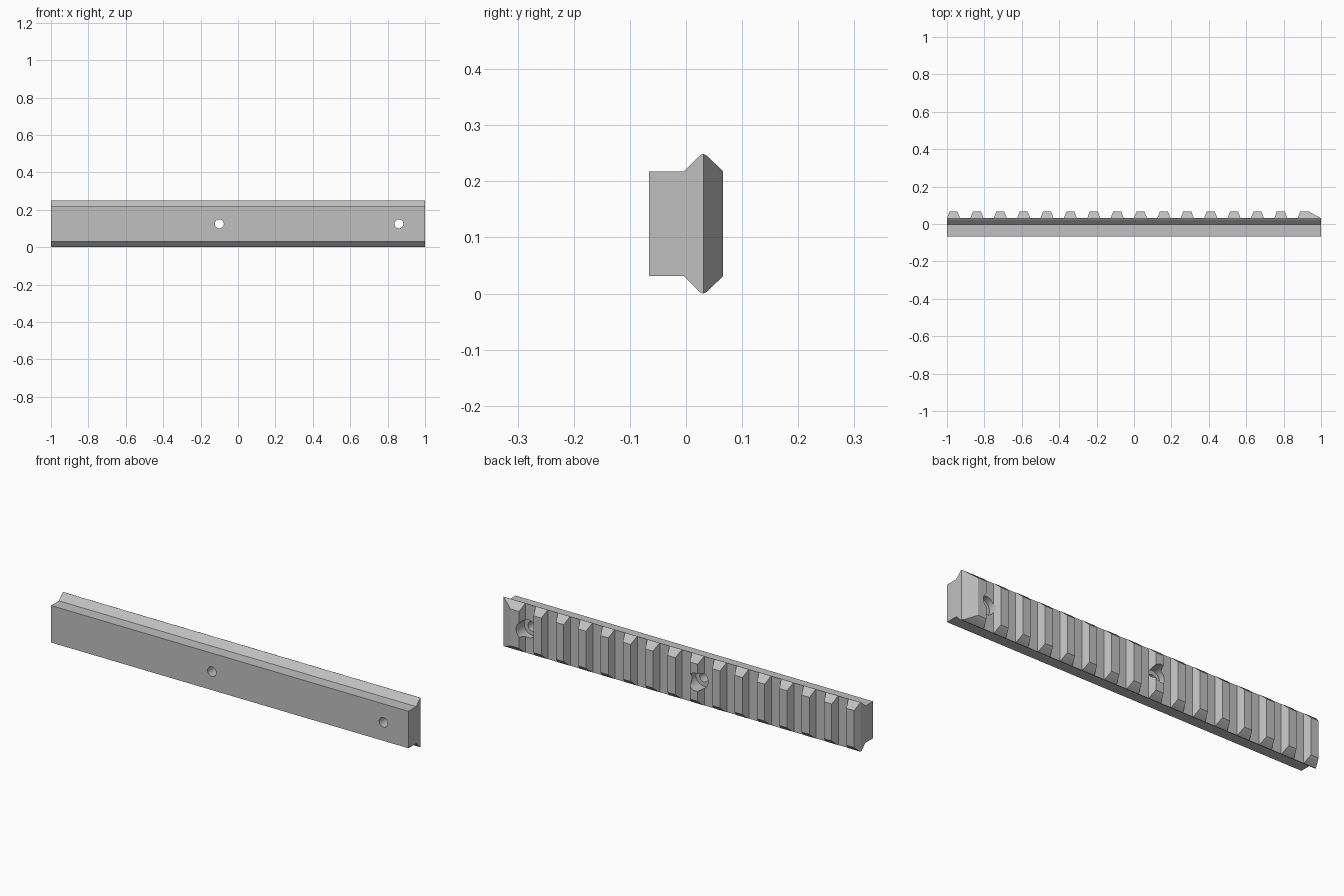
import bpy, bmesh, math
from mathutils import Vector, Matrix

cube = bpy.data.objects.get("Cube")
if cube:
    bpy.data.objects.remove(cube, do_unlink=True)

FLOOR, CREST, MID = 0.031, 0.066, 0.1245   # slot floor y, tooth top y, centre z
PITCH, TEETH = 0.125, 16

metal = bpy.data.materials.new("grey metal")
metal.use_nodes = True
colour = (0.53, 0.53, 0.53, 1)
metal.diffuse_color = colour
metal.node_tree.nodes["Principled BSDF"].inputs["Base Color"].default_value = colour


def finish(name, bm):
    bmesh.ops.recalc_face_normals(bm, faces=bm.faces)
    mesh = bpy.data.meshes.new(name)
    bm.to_mesh(mesh)
    bm.free()
    mesh.materials.append(metal)
    obj = bpy.data.objects.new(name, mesh)
    bpy.context.collection.objects.link(obj)
    return obj


def prism(name, points, sweep):
    """Sweep a closed outline along a vector."""
    bm = bmesh.new()
    face = bm.faces.new([bm.verts.new(p) for p in points])
    top = bmesh.ops.extrude_face_region(bm, geom=[face])["geom"]
    bmesh.ops.translate(bm, vec=Vector(sweep),
                        verts=[v for v in top if isinstance(v, bmesh.types.BMVert)])
    return finish(name, bm)


def bore(name, x, radius, y0, y1):
    """Round cutter running front to back."""
    bm = bmesh.new()
    place = Matrix.Translation((x, (y0 + y1) / 2, MID)) @ Matrix.Rotation(math.pi / 2, 4, "X")
    bmesh.ops.create_cone(bm, cap_ends=True, segments=32, radius1=radius,
                          radius2=radius, depth=y1 - y0, matrix=place)
    return finish(name, bm)


# Rail cross-section, upper half mirrored about the centre height
half = [(-0.066, 0.0935), (-0.004, 0.0935), (0.024, 0.1215),
        (0.0305, MID), (0.037, 0.1215), (CREST, 0.0935)]
section = [(-1, y, MID + h) for y, h in half] + [(-1, y, MID - h) for y, h in reversed(half)]
rail = prism("mounting_rail", section, (2, 0, 0))

# Toothed outline, with a long ramp on the last tooth
outline = [(-1, -0.1)]
for i in range(TEETH):
    x = -1 + i * PITCH
    outline += [(x, FLOOR), (x + 0.0135, CREST + 0.0005)]
    if i < TEETH - 1:
        outline += [(x + 0.0565, CREST + 0.0005), (x + 0.07, FLOOR)]
    else:
        outline += [(0.935, CREST + 0.0005), (1, FLOOR)]
outline.append((1, -0.1))
cutters = [(prism("tooth_outline", [(x, y, -0.1) for x, y in outline], (0, 0, 0.5)), "INTERSECT")]

# Screw holes with counterbores from the back
for side, x in (("middle", -0.10), ("left", 0.86)):
    cutters.append((bore(side + "_screw_hole", x, 0.024, -0.2, 0.2), "DIFFERENCE"))
    cutters.append((bore(side + "_counterbore", x, 0.045, 0.0, 0.2), "DIFFERENCE"))

for cutter, operation in cutters:
    cutter.hide_render = True
    mod = rail.modifiers.new(cutter.name, "BOOLEAN")
    mod.object, mod.operation, mod.solver = cutter, operation, "EXACT"

# Bake the cuts and drop the cutters
bpy.context.view_layer.update()
baked = bpy.data.meshes.new_from_object(rail.evaluated_get(bpy.context.evaluated_depsgraph_get()))
rail.modifiers.clear()
rail.data = baked
rail.data.materials.clear()
rail.data.materials.append(metal)
for poly in rail.data.polygons:
    poly.material_index = 0
for cutter, _ in cutters:
    bpy.data.objects.remove(cutter, do_unlink=True)

bpy.ops.object.select_all(action="DESELECT")
rail.select_set(True)
bpy.context.view_layer.objects.active = rail
bpy.ops.object.shade_smooth_by_angle(angle=math.radians(20))
